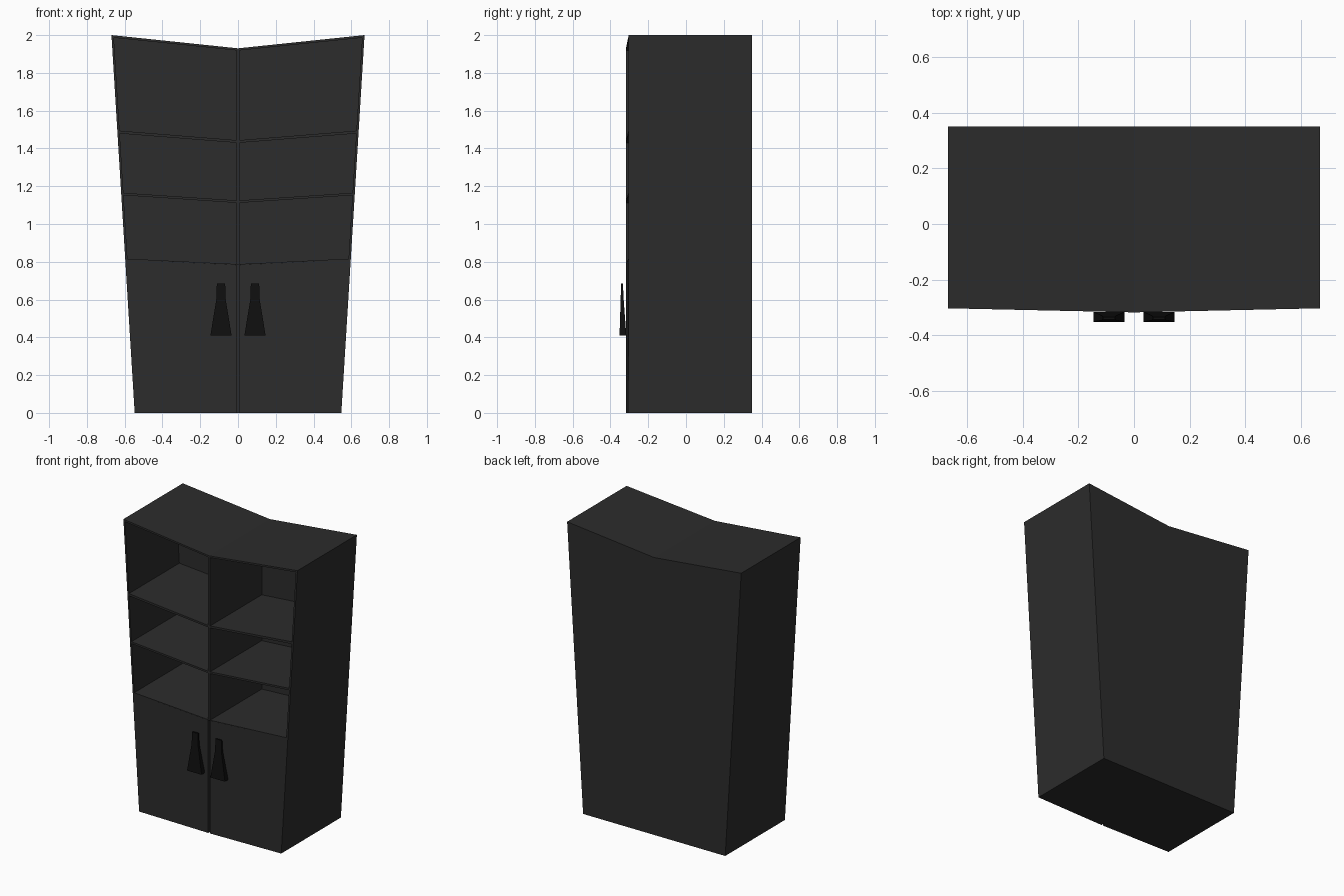
import bpy, bmesh

if "Cube" in bpy.data.objects:
    bpy.data.objects.remove(bpy.data.objects["Cube"])

BACK, INNER_BACK = 0.35, 0.25


def side_x(z):
    # outer side wall leans outward towards the top
    return 0.547 + 0.0615 * z


def front_y(x):
    # the front is slightly V-shaped, furthest forward in the middle
    return -0.318 + 0.022 * abs(x)


def material(name, v):
    m = bpy.data.materials.new(name)
    m.diffuse_color = (v, v, v, 1)
    m.use_nodes = True
    m.node_tree.nodes["Principled BSDF"].inputs["Base Color"].default_value = m.diffuse_color
    return m


dark = material("dark_grey", 0.025)
black = material("black", 0.005)


def make_object(name, bm, mat):
    bmesh.ops.recalc_face_normals(bm, faces=bm.faces)
    me = bpy.data.meshes.new(name)
    bm.to_mesh(me)
    bm.free()
    me.materials.append(mat)
    ob = bpy.data.objects.new(name, me)
    bpy.context.collection.objects.link(ob)
    return ob


def panel(bm, profile, back, front, mirrored=False, open_edge=None):
    """Extrude an x-z profile from y=back to front(x), on one or both sides."""
    for s in ((1, -1) if mirrored else (1,)):
        a = [bm.verts.new((s * x, front(x), z)) for x, z in profile]
        b = [bm.verts.new((s * x, back(x), z)) for x, z in profile]
        bm.faces.new(a)
        bm.faces.new(b[::-1])
        n = len(profile)
        for i in range(n):
            if i != open_edge:
                j = (i + 1) % n
                bm.faces.new((a[i], b[i], b[j], a[j]))


def bay(x0, inset, low, high):
    """Slanted four-sided outline between two (centre z, edge z) levels."""
    return [(x0, low[0]), (side_x(low[1]) - inset, low[1]),
            (side_x(high[1]) - inset, high[1]), (x0, high[0])]


def cut(target, cutter):
    mod = target.modifiers.new("cut", 'BOOLEAN')
    mod.operation = 'DIFFERENCE'
    mod.solver = 'EXACT'
    mod.object = cutter
    bpy.context.view_layer.objects.active = target
    bpy.ops.object.modifier_apply(modifier=mod.name)
    bpy.data.objects.remove(cutter)


# cabinet body: two halves welded on the centre line
bm = bmesh.new()
panel(bm, bay(0, 0, (0, 0), (1.93, 2.0)), lambda x: BACK, front_y, True, open_edge=3)
bmesh.ops.remove_doubles(bm, verts=bm.verts, dist=1e-5)
body = make_object("cabinet_body", bm, dark)

# recess for the doors
door_top = (0.784, 0.812)
bm = bmesh.new()
w = 0.8
slope = (door_top[1] - door_top[0]) / side_x(0.81)
panel(bm, [(0, -0.1), (w, -0.1), (w, door_top[0] + slope * w), (0, door_top[0])],
      lambda x: front_y(x) + 0.02, lambda x: -0.5, True, open_edge=3)
bmesh.ops.remove_doubles(bm, verts=bm.verts, dist=1e-5)
cut(body, make_object("door_recess", bm, dark))

# six open shelf bays
bm = bmesh.new()
for low, high in (((0.788, 0.816), (1.112, 1.152)),
                  ((1.125, 1.165), (1.43, 1.479)),
                  ((1.444, 1.494), (1.919, 1.986))):
    panel(bm, bay(0.008, 0.012, low, high), lambda x: INNER_BACK, lambda x: -0.5, True)
cut(body, make_object("shelf_bays", bm, dark))

# doors with a narrow gap between them
bm = bmesh.new()
panel(bm, bay(0.007, 0, (0, 0), door_top), lambda x: front_y(x) + 0.02, front_y, True)
make_object("doors", bm, dark)

# flared handles: (z, half width, front y, back y)
rings = [(0.41, 0.056, -0.352, -0.316), (0.60, 0.025, -0.346, -0.330),
         (0.685, 0.022, -0.344, -0.334)]
for side, s in (("left", -1), ("right", 1)):
    bm = bmesh.new()
    loops = [[bm.verts.new((s * 0.09 + dx * h, y, z))
              for dx, y in ((-1, f), (1, f), (1, b), (-1, b))] for z, h, f, b in rings]
    bm.faces.new(loops[0])
    bm.faces.new(loops[-1])
    for lo, hi in zip(loops, loops[1:]):
        for i in range(4):
            j = (i + 1) % 4
            bm.faces.new((lo[i], lo[j], hi[j], hi[i]))
    make_object(side + "_handle", bm, black)
